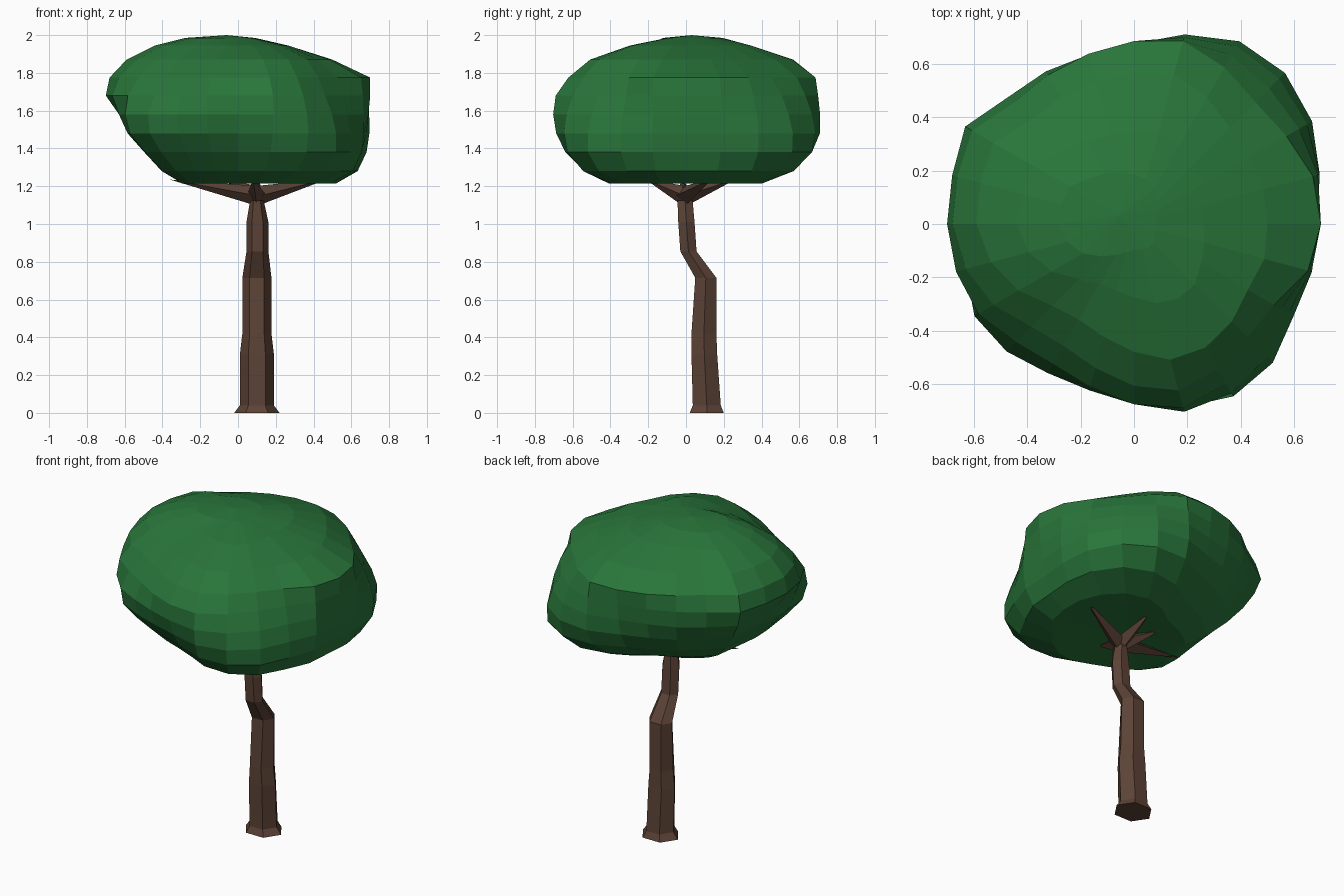
import bpy, bmesh, math
from mathutils import Vector

if "Cube" in bpy.data.objects:
    bpy.data.objects.remove(bpy.data.objects["Cube"])


def material(name, rgb):
    m = bpy.data.materials.new(name)
    m.diffuse_color = (*rgb, 1)
    m.use_nodes = True
    m.node_tree.nodes["Principled BSDF"].inputs["Base Color"].default_value = m.diffuse_color
    return m


bark = material("bark brown", (0.108, 0.056, 0.037))
leaf = material("leaf green", (0.022, 0.18, 0.043))


def loft(name, rings, mat, bottom=None, top=None):
    """Skin a stack of rings; ends are capped flat or fanned to a point."""
    bm = bmesh.new()
    rows = [[bm.verts.new(p) for p in r] for r in rings]
    n = len(rows[0])
    for a, b in zip(rows, rows[1:]):
        for i in range(n):
            j = (i + 1) % n
            bm.faces.new((a[i], a[j], b[j], b[i]))
    for row, tip in ((rows[0], bottom), (rows[-1], top)):
        if tip is None:
            bm.faces.new(row)
        else:
            v = bm.verts.new(tip)
            for i in range(n):
                bm.faces.new((row[i], row[(i + 1) % n], v))
    bmesh.ops.recalc_face_normals(bm, faces=bm.faces)
    me = bpy.data.meshes.new(name)
    bm.to_mesh(me)
    bm.free()
    me.materials.append(mat)
    ob = bpy.data.objects.new(name, me)
    bpy.context.collection.objects.link(ob)
    return ob


def hexagon(cx, cy, z, rx, ry):
    return [(cx + rx * math.cos(math.radians(60 * k)),
             cy + ry * math.sin(math.radians(60 * k)) / 0.866, z) for k in range(6)]


# Bent six-sided trunk: x, y, z, half widths
trunk = [(.10, .11, 0, .12, .09), (.10, .11, .04, .09, .074), (.10, .097, .31, .09, .068),
         (.10, .095, .42, .077, .066), (.10, .105, .715, .077, .056),
         (.103, .013, .855, .058, .043), (.103, .002, 1.01, .058, .043),
         (.10, -.005, 1.125, .036, .04)]
loft("trunk", [hexagon(*t) for t in trunk], bark)

# Thick spiky branches spreading from the trunk top into the crown
start = Vector((.10, -.005, 1.15))
tips = [(-.36, -.02, 1.235), (.48, .14, 1.24), (.10, .27, 1.24), (-.08, .14, 1.24),
        (.08, -.22, 1.24)]
for k, tip in enumerate(tips):
    d = Vector(tip) - start
    side = d.cross(Vector((0, 0, 1))).normalized()
    up = side.cross(d).normalized()
    ring = [start + .052 * (side * math.cos(a) + up * math.sin(a))
            for a in (0, math.pi / 2, math.pi, 3 * math.pi / 2)]
    loft(f"branch_{k + 1}", [ring], bark, top=tip)

# Crown: radius at each height, for eight directions counter-clockwise from +x
heights = [1.215, 1.28, 1.38, 1.48, 1.58, 1.68, 1.775, 1.87, 1.945, 1.985]
radii = [(.52, .62, .66, .68, .69, .70, .70, .50, .26, .08),
         (.50, .68, .765, .77, .74, .69, .62, .49, .31, .12),
         (.30, .46, .60, .66, .68, .69, .70, .58, .35, .19),
         (.28, .40, .52, .60, .655, .67, .64, .55, .38, .24),
         (.28, .39, .48, .57, .63, .70, .68, .59, .44, .28),
         (.35, .46, .57, .655, .67, .62, .54, .43, .29, .17),
         (.38, .48, .585, .655, .69, .69, .62, .49, .28, .10),
         (.45, .63, .71, .71, .68, .63, .58, .50, .31, .10)]
# Lumpy outline seen from above, one radius every 15 degrees
outline = [.70, .72, .77, .80, .79, .735, .685, .66, .66, .67, .73, .705,
           .70, .69, .69, .675, .645, .645, .675, .728, .745, .735, .69, .69]
SEG = 24


def radius(level, k):
    """Smooth periodic blend between the eight directions."""
    u = k * 8 / SEG
    i, t = int(u), u - int(u)
    a, b, c, d = (radii[(i + o) % 8][level] for o in (-1, 0, 1, 2))
    return b + .5 * t * (c - a + t * (2 * a - 5 * b + 4 * c - d + t * (3 * (b - c) + d - a)))


rings = [[] for _ in heights]
for k in range(SEG):
    column = [radius(level, k) for level in range(len(heights))]
    scale = outline[k] / max(column)
    a = math.tau * k / SEG
    for ring, r, z in zip(rings, column, heights):
        ring.append((r * scale * math.cos(a), r * scale * math.sin(a), z))
loft("crown", rings, leaf, bottom=(.05, 0, 1.23), top=(-.06, .03, 2.0))
